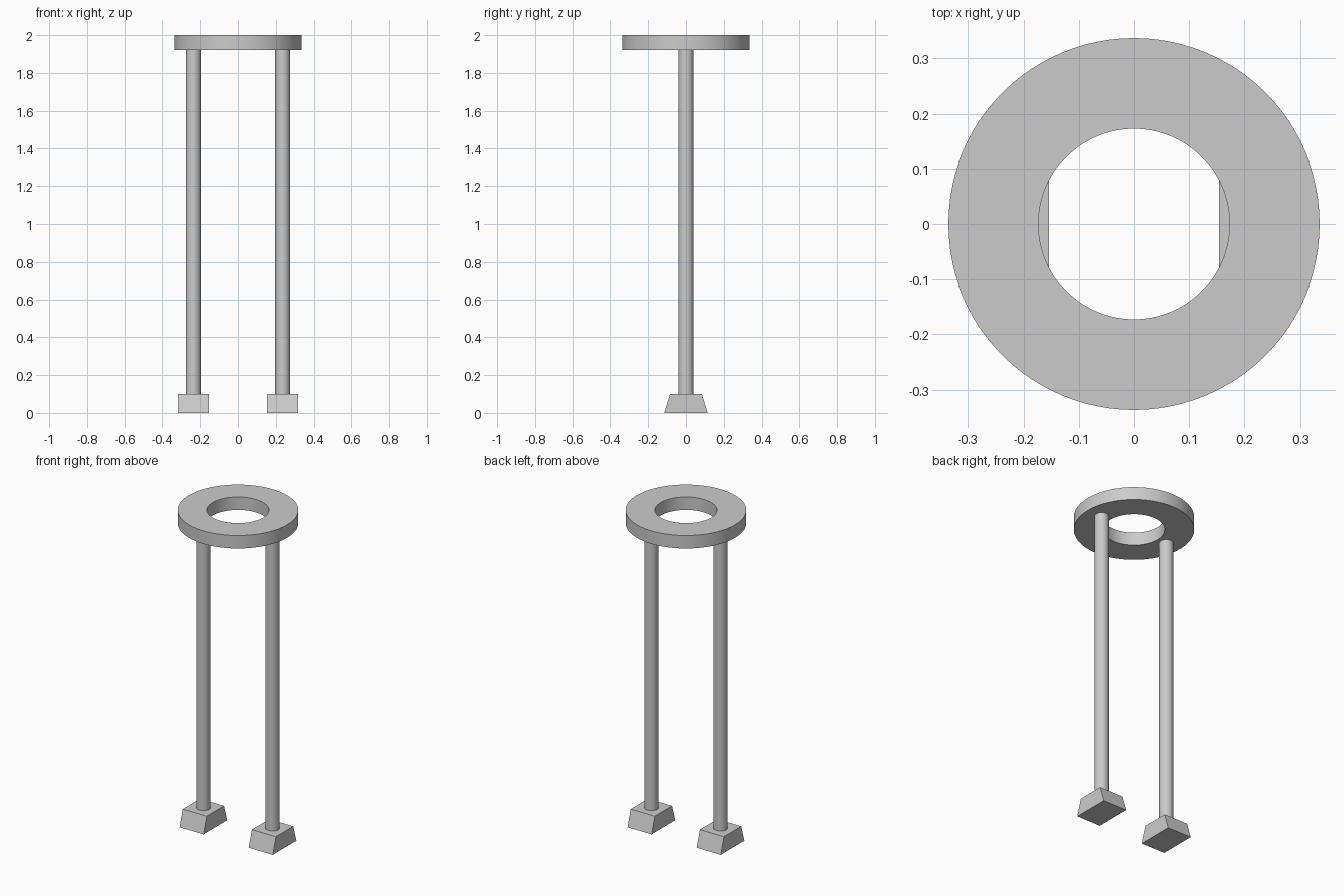
import bpy
import bmesh
from math import cos, sin, tau

cube = bpy.data.objects.get("Cube")
if cube:
    bpy.data.objects.remove(cube, do_unlink=True)

# Single light grey material
grey = bpy.data.materials.new("light_grey")
grey.use_nodes = True
colour = (0.6, 0.6, 0.6, 1)
grey.diffuse_color = colour
grey.node_tree.nodes["Principled BSDF"].inputs["Base Color"].default_value = colour


def finish(name, bm, smooth=False):
    bmesh.ops.recalc_face_normals(bm, faces=bm.faces)
    mesh = bpy.data.meshes.new(name)
    bm.to_mesh(mesh)
    bm.free()
    mesh.materials.append(grey)
    obj = bpy.data.objects.new(name, mesh)
    bpy.context.collection.objects.link(obj)
    if smooth:
        bpy.ops.object.select_all(action="DESELECT")
        obj.select_set(True)
        bpy.context.view_layer.objects.active = obj
        bpy.ops.object.shade_smooth_by_angle()
    return obj


def ring(name, inner, outer, bottom, top, sides=96):
    # Sweep a rectangular section around the z axis
    section = [(inner, bottom), (outer, bottom), (outer, top), (inner, top)]
    bm = bmesh.new()
    loops = [[bm.verts.new((r * cos(tau * i / sides), r * sin(tau * i / sides), z))
              for r, z in section] for i in range(sides)]
    for i in range(sides):
        a, b = loops[i], loops[(i + 1) % sides]
        for j in range(4):
            k = (j + 1) % 4
            bm.faces.new((a[j], b[j], b[k], a[k]))
    return finish(name, bm, True)


def leg(name, x, radius, bottom, top):
    bm = bmesh.new()
    bmesh.ops.create_cone(bm, cap_ends=True, segments=48, radius1=radius,
                          radius2=radius, depth=top - bottom)
    bmesh.ops.translate(bm, verts=bm.verts, vec=(x, 0, (bottom + top) / 2))
    return finish(name, bm, True)


def foot(name, x, half_width, half_base, half_top, height):
    # Block whose front and back slope inwards
    bm = bmesh.new()
    bmesh.ops.create_cube(bm, size=2)
    for v in bm.verts:
        half_depth = half_top if v.co.z > 0 else half_base
        v.co = (x + v.co.x * half_width, v.co.y * half_depth,
                height if v.co.z > 0 else 0)
    return finish(name, bm)


# Top ring seat
ring("ring_seat", 0.173, 0.337, 1.92, 2.0)

# Legs and feet on both sides
for side, sign in (("left", 1), ("right", -1)):
    leg(side + "_leg", sign * 0.236, 0.04, 0.1, 1.92)
    foot(side + "_foot", sign * 0.236, 0.082, 0.115, 0.084, 0.1)
